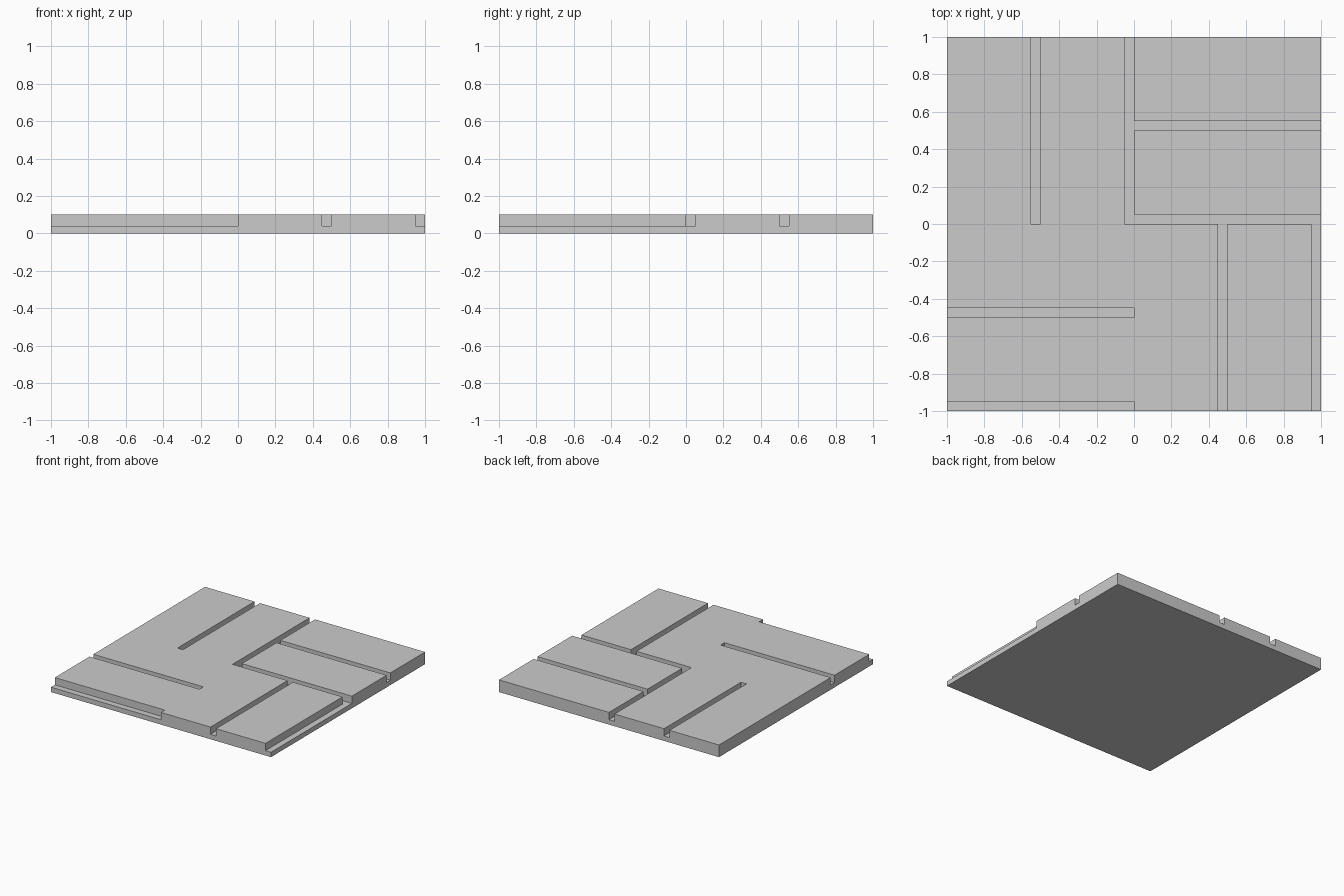
import bpy, bmesh, math

if "Cube" in bpy.data.objects:
    bpy.data.objects.remove(bpy.data.objects["Cube"])

SIZE, BASE, TOP = 1.0, 0.04, 0.10

# Grooves as (x0, x1, y0, y1); each quadrant pair repeats diagonally
grooves = []
for d in (0.0, 1.0):
    for o in (-0.55, -0.05):
        grooves.append((o + d, o + 0.05 + d, -d, 1 - d))          # vertical pair
    for o in (0.0, 0.5):
        grooves.append((-d, 1 - d, o - d, o + 0.05 - d))          # horizontal pair

xs = sorted({round(v, 3) + 0.0 for g in grooves for v in g[:2]} | {-SIZE, SIZE})
ys = sorted({round(v, 3) + 0.0 for g in grooves for v in g[2:]} | {-SIZE, SIZE})


def in_groove(p):
    return any(a < p.x < b and c < p.y < d for a, b, c, d in grooves)


def raise_faces(bm, faces, height, keep):
    geom = bmesh.ops.extrude_face_region(bm, geom=faces, use_keep_orig=keep)["geom"]
    verts = [e for e in geom if isinstance(e, bmesh.types.BMVert)]
    bmesh.ops.translate(bm, verts=verts, vec=(0, 0, height))
    return [e for e in geom if isinstance(e, bmesh.types.BMFace)]


# Underside grid split along the groove lines
bm = bmesh.new()
grid = [[bm.verts.new((x, y, 0)) for x in xs] for y in ys]
cells = [bm.faces.new((grid[j][i], grid[j][i + 1], grid[j + 1][i + 1], grid[j + 1][i]))
         for j in range(len(ys) - 1) for i in range(len(xs) - 1)]

# Base layer, then the planks standing above the groove floor
floor = raise_faces(bm, cells, BASE, True)
planks = [f for f in floor if not in_groove(f.calc_center_median())]
raise_faces(bm, planks, TOP - BASE, False)

# Merge flat cells into clean faces
bmesh.ops.recalc_face_normals(bm, faces=bm.faces[:])
bmesh.ops.dissolve_limit(bm, angle_limit=math.radians(1), verts=bm.verts[:], edges=bm.edges[:])
bmesh.ops.recalc_face_normals(bm, faces=bm.faces[:])

mesh = bpy.data.meshes.new("parquet_tile")
bm.to_mesh(mesh)
bm.free()
bpy.context.collection.objects.link(bpy.data.objects.new("parquet_tile", mesh))
